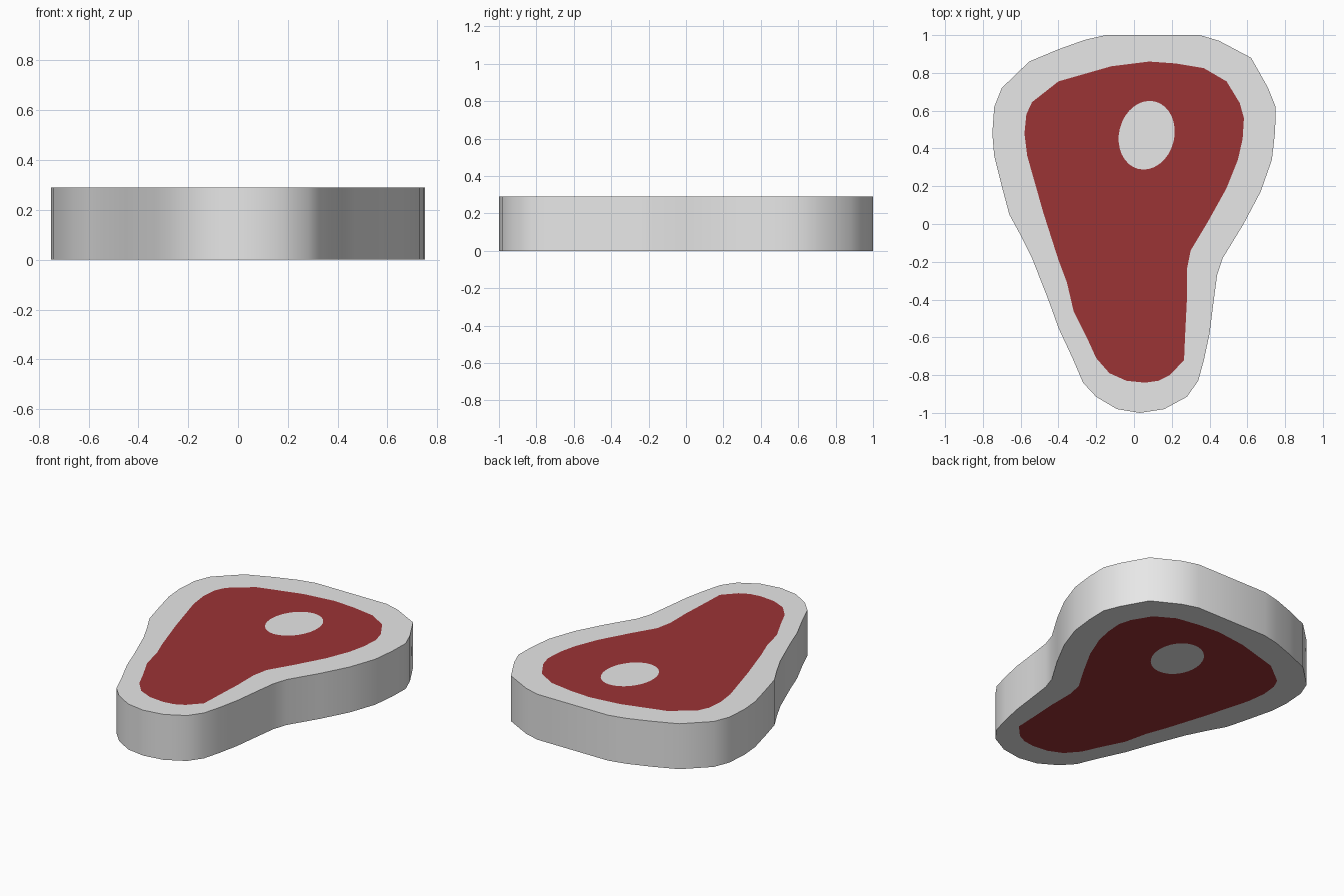
import bpy, bmesh, math

if "Cube" in bpy.data.objects:
    bpy.data.objects.remove(bpy.data.objects["Cube"])

HEIGHT = 0.29

# Outlines seen from above
fat_outline = [
    (-0.15, 1.0), (0.35, 1.0), (0.45, 0.97), (0.62, 0.88), (0.71, 0.72), (0.75, 0.62),
    (0.747, 0.49), (0.73, 0.34), (0.67, 0.17), (0.58, 0.0), (0.47, -0.18), (0.44, -0.27),
    (0.42, -0.42), (0.40, -0.58), (0.37, -0.72), (0.34, -0.83), (0.28, -0.915),
    (0.16, -0.98), (0.03, -1.0), (-0.09, -0.98), (-0.2, -0.915), (-0.27, -0.84),
    (-0.33, -0.7), (-0.4, -0.55), (-0.45, -0.41), (-0.54, -0.18), (-0.6, -0.06),
    (-0.66, 0.05), (-0.7, 0.2), (-0.74, 0.36), (-0.75, 0.48), (-0.74, 0.62),
    (-0.7, 0.72), (-0.555, 0.86), (-0.4, 0.925), (-0.26, 0.975)]
meat_outline = [
    (0.08, 0.86), (0.22, 0.85), (0.37, 0.825), (0.49, 0.755), (0.56, 0.64), (0.582, 0.56),
    (0.575, 0.45), (0.55, 0.34), (0.49, 0.19), (0.39, 0.01), (0.3, -0.14), (0.28, -0.24),
    (0.28, -0.4), (0.27, -0.6), (0.265, -0.72), (0.19, -0.8), (0.13, -0.83), (0.06, -0.84),
    (-0.04, -0.83), (-0.13, -0.79), (-0.2, -0.71), (-0.25, -0.6), (-0.32, -0.46),
    (-0.355, -0.31), (-0.4, -0.19), (-0.48, 0.06), (-0.565, 0.36), (-0.58, 0.48),
    (-0.57, 0.58), (-0.54, 0.645), (-0.4, 0.755), (-0.12, 0.835)]


def bone_point(a):
    # Slightly slanted oval
    s = math.sin(a)
    return (0.067 + 0.148 * math.cos(a) + 0.016 * s, 0.47 + 0.182 * s)


bone_outline = [bone_point(math.tau * i / 32) for i in range(32)]


def material(name, colour):
    m = bpy.data.materials.new(name)
    m.diffuse_color = (*colour, 1)
    m.use_nodes = True
    m.node_tree.nodes["Principled BSDF"].inputs["Base Color"].default_value = m.diffuse_color
    return m


def slab_part(name, mat, outer, hole=None, wall=False):
    """Flat top and bottom caps between outlines, with an optional side wall."""
    bm = bmesh.new()
    rims = []
    for z, up in ((0, -1), (HEIGHT, 1)):
        edges = []
        for k, loop in enumerate([outer] + ([hole] if hole else [])):
            vs = [bm.verts.new((x, y, z)) for x, y in loop]
            edges += [bm.edges.new((vs[i - 1], vs[i])) for i in range(len(vs))]
            if k == 0:
                rims.append(vs)
        res = bmesh.ops.triangle_fill(bm, edges=edges, use_beauty=True, use_dissolve=False)
        for f in res["geom"]:
            if isinstance(f, bmesh.types.BMFace):
                f.normal_update()
                if f.normal.z * up < 0:
                    f.normal_flip()
    if wall:
        low, high = rims
        for i in range(len(low)):
            # outline runs clockwise, so this order faces outward
            f = bm.faces.new((low[i], low[i - 1], high[i - 1], high[i]))
            f.smooth = True
            for e in f.edges:
                if abs(e.verts[0].co.z - e.verts[1].co.z) < 1e-6:
                    e.smooth = False
    mesh = bpy.data.meshes.new(name)
    bm.to_mesh(mesh)
    bm.free()
    mesh.materials.append(mat)
    ob = bpy.data.objects.new(name, mesh)
    bpy.context.collection.objects.link(ob)
    return ob


pale = material("pale fat", (0.8, 0.8, 0.8))
red = material("red meat", (0.33, 0.033, 0.036))

# Fat rim with side wall, meat, and bone disc
slab_part("fat_rim", pale, fat_outline, meat_outline, wall=True)
slab_part("meat", red, meat_outline, bone_outline)
slab_part("bone", pale, bone_outline)
